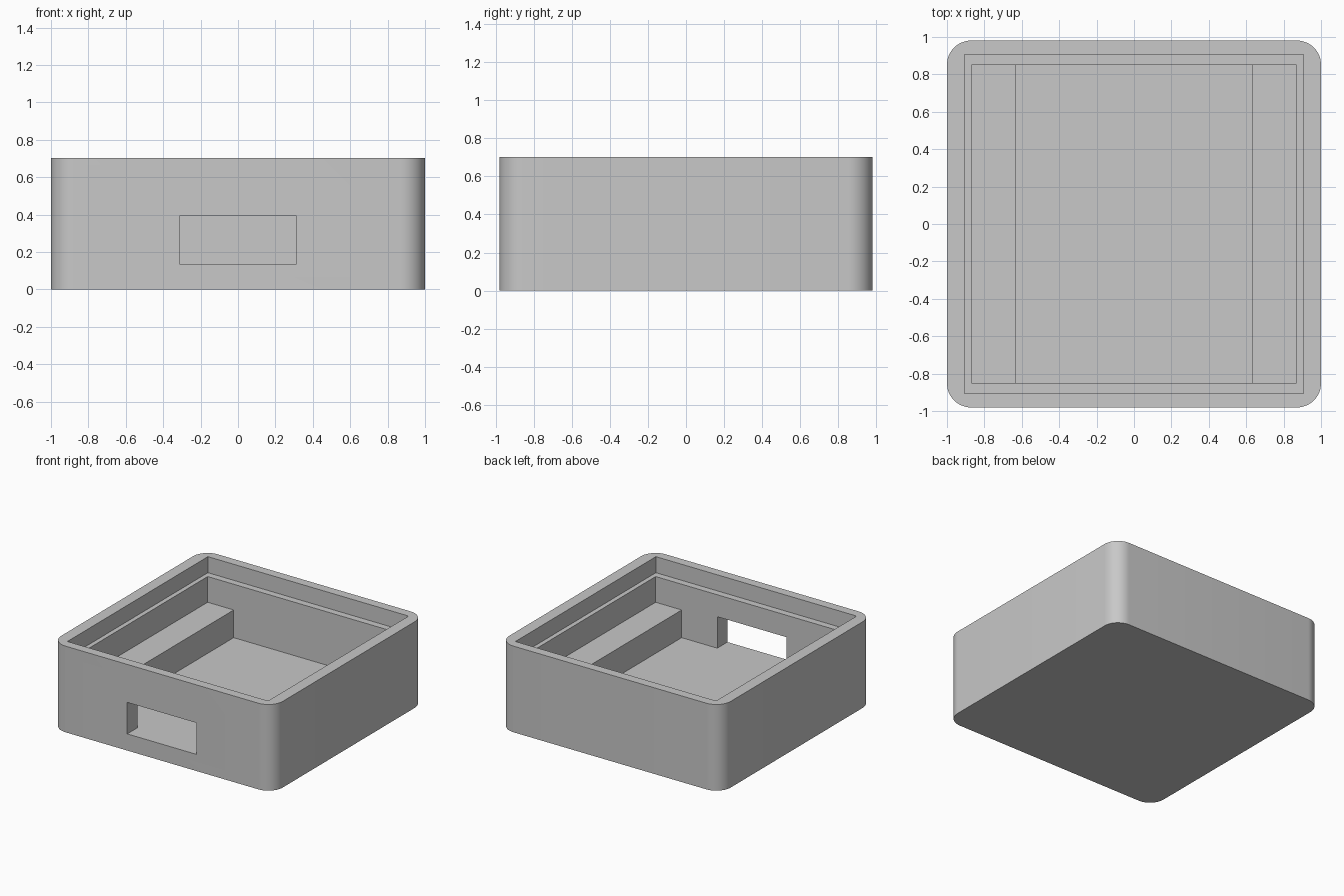
import bpy, bmesh, math

if "Cube" in bpy.data.objects:
    bpy.data.objects.remove(bpy.data.objects["Cube"], do_unlink=True)

grey = bpy.data.materials.new("light_grey")
grey.use_nodes = True
colour = (0.58, 0.58, 0.58, 1)
grey.diffuse_color = colour
grey.node_tree.nodes["Principled BSDF"].inputs["Base Color"].default_value = colour

HEIGHT = 0.703
FLOOR = 0.136


def box(name, x, y, z, corner=0):
    """Box between (min, max) ranges, with optional rounded vertical edges."""
    bm = bmesh.new()
    bmesh.ops.create_cube(bm, size=1)
    for v in bm.verts:
        for axis, (low, high) in enumerate((x, y, z)):
            v.co[axis] = low if v.co[axis] < 0 else high
    if corner:
        upright = [e for e in bm.edges
                   if abs(e.verts[0].co.z - e.verts[1].co.z) > 0.1]
        bmesh.ops.bevel(bm, geom=upright, offset=corner, segments=12,
                        profile=0.5, affect='EDGES')
    bmesh.ops.recalc_face_normals(bm, faces=bm.faces)
    mesh = bpy.data.meshes.new(name)
    bm.to_mesh(mesh)
    bm.free()
    mesh.materials.append(grey)
    obj = bpy.data.objects.new(name, mesh)
    bpy.context.collection.objects.link(obj)
    return obj


def carve(target, cutter):
    """Subtract the cutter from the target, then discard it."""
    cutter.hide_render = True
    mod = target.modifiers.new("carve", 'BOOLEAN')
    mod.operation = 'DIFFERENCE'
    mod.solver = 'EXACT'
    mod.object = cutter
    bpy.context.view_layer.objects.active = target
    bpy.ops.object.modifier_apply(modifier=mod.name)
    bpy.data.objects.remove(cutter, do_unlink=True)


def both(half):
    return (-half, half)


# Rounded case, with a lid recess, main cavity and front port opening
case = box("case", both(1), both(0.981), (0, HEIGHT), corner=0.13)
carve(case, box("cavity_cutter", both(0.869), both(0.85), (FLOOR, 1)))
carve(case, box("lid_recess_cutter", both(0.906), both(0.906), (0.572, 1)))
carve(case, box("port_cutter", both(0.313), (-1.2, -0.8), (FLOOR, 0.393)))

# Support rails along the left and right inner walls
for side, x in (("left", (0.634, 0.88)), ("right", (-0.88, -0.634))):
    box(side + "_support_rail", x, both(0.86), (FLOOR - 0.02, 0.362))

# Smooth the rounded corners only
bpy.ops.object.select_all(action='DESELECT')
case.select_set(True)
bpy.context.view_layer.objects.active = case
bpy.ops.object.shade_smooth_by_angle(angle=math.radians(30))
